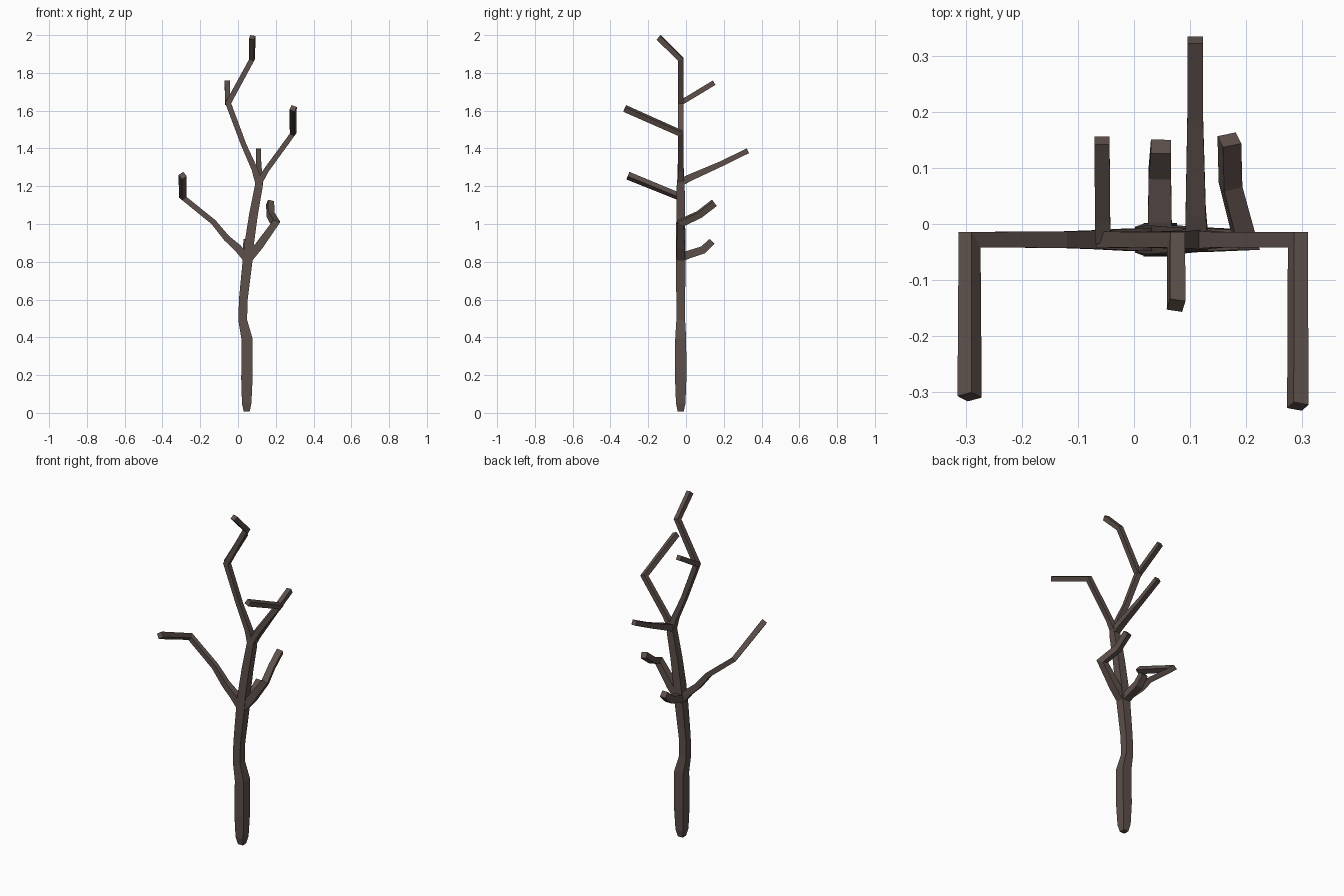
import bpy, bmesh
from mathutils import Vector

bark = bpy.data.materials.new("bark")
bark.diffuse_color = (0.11, 0.08, 0.07, 1)
Y0 = -0.028  # depth of the plane holding the trunk and main boughs


def limb(name, pts, side=(0, 1, 0)):
    """Sweep a mitred square section along (x, y, z, half width) points."""
    pos = [Vector(p[:3]) for p in pts]
    dirs = [(b - a).normalized() for a, b in zip(pos, pos[1:])]
    v = Vector(side)
    v = (v - dirs[0] * v.dot(dirs[0])).normalized()
    bm = bmesh.new()
    rings = []
    for i, p in enumerate(pos):
        d_in = dirs[max(i - 1, 0)]
        d_out = dirs[min(i, len(dirs) - 1)]
        n = (d_in + d_out).normalized()
        u = d_in.cross(v)
        ring = []
        for a, b in ((1, 1), (-1, 1), (-1, -1), (1, -1)):
            o = (u * a + v * b) * pts[i][3]
            o -= d_in * (o.dot(n) / d_in.dot(n))
            ring.append(bm.verts.new(p + o))
        rings.append(ring)
        v = d_in.rotation_difference(d_out) @ v
    for r, s in zip(rings, rings[1:]):
        for k in range(4):
            bm.faces.new((r[k], r[(k + 1) % 4], s[(k + 1) % 4], s[k]))
    bm.faces.new(rings[0])
    bm.faces.new(rings[-1])
    bmesh.ops.recalc_face_normals(bm, faces=bm.faces[:])
    mesh = bpy.data.meshes.new(name)
    bm.to_mesh(mesh)
    bm.free()
    mesh.materials.append(bark)
    bpy.context.collection.objects.link(bpy.data.objects.new(name, mesh))


# Trunk, rising into the fork under the crown
limb("trunk", [
    (0.046, Y0, 0.008, 0.016), (0.046, Y0, 0.05, 0.025), (0.047, Y0, 0.18, 0.030),
    (0.048, Y0, 0.39, 0.029), (0.025, Y0, 0.49, 0.023), (0.028, Y0, 0.60, 0.023),
    (0.050, Y0, 0.80, 0.026), (0.060, Y0, 0.90, 0.025), (0.082, Y0, 1.05, 0.023),
    (0.110, Y0, 1.20, 0.021), (0.113, Y0, 1.25, 0.017)])

# Boughs in the trunk plane, each turning forward or back at its end
limb("lower_left_branch", [
    (0.050, Y0, 0.81, 0.020), (0.000, Y0, 0.872, 0.020), (-0.060, Y0, 0.925, 0.017),
    (-0.130, Y0, 1.010, 0.0145), (-0.293, Y0, 1.142, 0.014),
    (-0.293, -0.308, 1.256, 0.0155)])
limb("lower_right_branch", [
    (0.050, Y0, 0.81, 0.022), (0.112, Y0, 0.885, 0.022), (0.198, Y0, 1.005, 0.018),
    (0.172, 0.07, 1.050, 0.017), (0.170, 0.150, 1.112, 0.017)])
limb("upper_right_branch", [
    (0.112, Y0, 1.22, 0.017), (0.150, Y0, 1.285, 0.014), (0.292, Y0, 1.480, 0.0135),
    (0.292, -0.325, 1.612, 0.0145)])
limb("upper_left_branch", [
    (0.112, Y0, 1.21, 0.019), (0.088, Y0, 1.29, 0.016), (0.030, Y0, 1.42, 0.014),
    (-0.052, Y0, 1.640, 0.0145), (0.075, Y0, 1.873, 0.0135),
    (0.075, -0.145, 1.988, 0.014)])

# Branches that grow straight back
limb("low_back_twig", [
    (0.046, Y0, 0.82, 0.022), (0.046, 0.01, 0.837, 0.021),
    (0.046, 0.09, 0.863, 0.020), (0.048, 0.138, 0.908, 0.018)], side=(1, 0, 0))
limb("middle_back_branch", [
    (0.112, Y0, 1.22, 0.020), (0.110, 0.02, 1.245, 0.018),
    (0.109, 0.19, 1.320, 0.014), (0.109, 0.328, 1.388, 0.014)], side=(1, 0, 0))
limb("upper_back_twig", [
    (-0.055, Y0, 1.642, 0.014), (-0.056, 0.01, 1.664, 0.0135),
    (-0.057, 0.149, 1.748, 0.0135)], side=(1, 0, 0))
